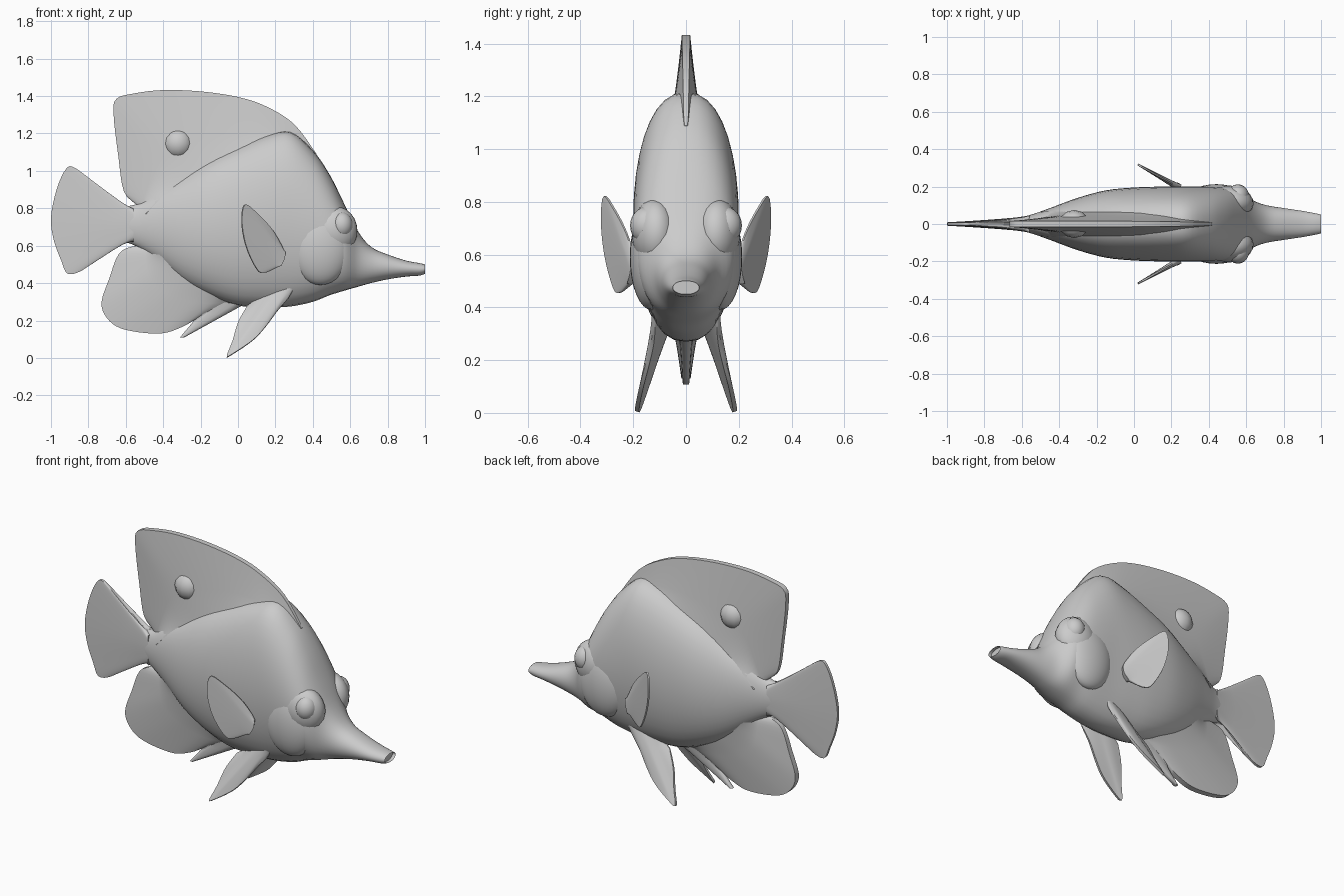
import bpy, bmesh, math
from mathutils import Vector

if "Cube" in bpy.data.objects:
    bpy.data.objects.remove(bpy.data.objects["Cube"])

skin = bpy.data.materials.new("grey_skin")
skin.diffuse_color = (0.6, 0.6, 0.6, 1)
skin.use_nodes = True
skin.node_tree.nodes["Principled BSDF"].inputs["Base Color"].default_value = skin.diffuse_color


def spline(pts, n):
    """n samples of a smooth curve through pts."""
    pts = [Vector(p) for p in pts]
    out = []
    for k in range(n):
        f = k / (n - 1) * (len(pts) - 1)
        i = min(int(f), len(pts) - 2)
        t = f - i
        a, b, c, d = (pts[max(0, min(len(pts) - 1, i + o))] for o in (-1, 0, 1, 2))
        out.append(b + 0.5 * t * (c - a + t * (2 * a - 5 * b + 4 * c - d + t * (3 * (b - c) + d - a))))
    return out


def finish(name, bm, angle=50):
    bmesh.ops.recalc_face_normals(bm, faces=bm.faces)
    me = bpy.data.meshes.new(name)
    bm.to_mesh(me)
    bm.free()
    ob = bpy.data.objects.new(name, me)
    bpy.context.collection.objects.link(ob)
    me.materials.append(skin)
    bpy.ops.object.select_all(action='DESELECT')
    ob.select_set(True)
    bpy.context.view_layer.objects.active = ob
    bpy.ops.object.shade_smooth_by_angle(angle=math.radians(angle))
    return ob


def fin(name, root, tip, normal, t_root, t_tip, n=29, rows=7):
    """Tapered blade spanned between a root curve and an outer edge."""
    bm = bmesh.new()
    ra, ta = spline(root, n), spline(tip, n)
    nor = Vector(normal).normalized()
    sides = []
    for s in (1, -1):
        grid = []
        for j in range(rows):
            v = j / (rows - 1)
            row = []
            for i in range(n):
                ends = 0.35 + 0.65 * math.sin(math.pi * i / (n - 1)) ** 0.5
                ends = 1 if 0 < i < n - 1 and v == 0 else ends
                th = (t_root + (t_tip - t_root) * v ** 0.7) * ends
                row.append(bm.verts.new(ra[i].lerp(ta[i], v) + nor * th * s))
            grid.append(row)
        for j in range(rows - 1):
            for i in range(n - 1):
                bm.faces.new((grid[j][i], grid[j][i + 1], grid[j + 1][i + 1], grid[j + 1][i]))
        sides.append(grid)

    def rim(g):
        return g[0][:] + [r[-1] for r in g[1:]] + g[-1][-2::-1] + [r[0] for r in g[-2:0:-1]]
    a, b = rim(sides[0]), rim(sides[1])
    for i in range(len(a)):
        k = (i + 1) % len(a)
        bm.faces.new((a[i], a[k], b[k], b[i]))
    return finish(name, bm)


def flat(pts):
    return [(x, 0, z) for x, z in pts]


def ellipsoid(name, loc, size, seg=20, rings=12, tilt=0):
    bm = bmesh.new()
    bmesh.ops.create_uvsphere(bm, u_segments=seg, v_segments=rings, radius=1)
    ob = finish(name, bm)
    ob.location, ob.scale, ob.rotation_euler = loc, size, (0, 0, tilt)
    return ob


# Body: x, bottom, top, half width
stations = [(-.64, .63, .81, .03), (-.55, .60, .82, .05), (-.45, .53, .88, .085),
            (-.30, .41, .97, .14), (-.15, .33, 1.06, .18), (0, .28, 1.13, .195),
            (.15, .27, 1.19, .20), (.28, .275, 1.21, .20), (.40, .30, 1.11, .20),
            (.49, .335, .98, .195), (.57, .36, .82, .18), (.64, .38, .68, .125),
            (.71, .40, .595, .10), (.80, .42, .553, .085), (.90, .435, .52, .07),
            (.97, .44, .507, .057), (1.0, .45, .50, .05)]
bm = bmesh.new()
SEG = 36
loops = []
for x, lo, hi, w in spline([Vector(s) for s in stations], 65):
    ring = []
    for k in range(SEG):
        a = 2 * math.pi * k / SEG
        c, s = math.cos(a), math.sin(a)
        ring.append(bm.verts.new((x, w * math.copysign(abs(c) ** .85, c), (lo + hi) / 2 + (hi - lo) / 2 * s)))
    loops.append(ring)
for p, q in zip(loops, loops[1:]):
    for k in range(SEG):
        m = (k + 1) % SEG
        bm.faces.new((p[k], p[m], q[m], q[k]))
bm.faces.new(loops[0])
# Recessed mouth
mouth = bm.faces.new(loops[-1])
bmesh.ops.inset_individual(bm, faces=[mouth], thickness=.008, depth=0)
bmesh.ops.translate(bm, verts=mouth.verts, vec=(-.02, 0, 0))
finish("body", bm)

# Fins on the centre line
Y = (0, 1, 0)
fin("dorsal_fin", flat([(-.50, .76), (-.40, .86), (-.25, .94), (-.1, 1.03), (.1, 1.1), (.25, 1.1), (.38, 1.0)]),
    flat([(-.54, .82), (-.61, .89), (-.64, 1.08), (-.665, 1.3), (-.65, 1.385), (-.55, 1.415), (-.4, 1.432),
          (-.2, 1.425), (0, 1.395), (.15, 1.345), (.3, 1.25), (.42, 1.09)]), Y, .07, .016, n=45)
fin("tail_fin", flat([(-.56, .80), (-.56, .72), (-.56, .62)]),
    flat([(-.64, .825), (-.75, .92), (-.87, 1.015), (-.92, 1.01), (-.97, .90), (-1.0, .75), (-.985, .63),
          (-.945, .52), (-.91, .45), (-.83, .47), (-.73, .55), (-.64, .62)]), Y, .045, .009, n=45)
fin("anal_fin", flat([(-.45, .60), (-.38, .52), (-.25, .43), (-.1, .36), (.0, .32)]),
    flat([(-.52, .605), (-.63, .565), (-.69, .42), (-.73, .29), (-.69, .20), (-.6, .15), (-.42, .13),
          (-.3, .165), (-.2, .22), (-.06, .275)]), Y, .07, .018, n=41)
fin("long_anal_spine", flat([(-.15, .30), (.04, .29)]), flat([(-.31, .11), (-.29, .108)]), Y, .03, .012, n=7)
fin("short_anal_spine", flat([(-.22, .30), (-.10, .28)]), flat([(-.245, .15), (-.23, .15)]), Y, .03, .01, n=7)

# Round spot on the dorsal fin
ellipsoid("fin_spot", (-.32, 0, 1.145), (.082, .075, .082), 12, 8)

# Paired parts
for s, side in ((1, "left"), (-1, "right")):
    def pec(pts):
        return [(x, s * (.195 + (.24 - x) * .56), z) for x, z in pts]
    fin(side + "_pectoral_fin", pec([(.245, .57), (.24, .53), (.22, .49)]),
        pec([(.235, .60), (.18, .69), (.10, .775), (.035, .82), (.02, .72), (.045, .59), (.10, .475),
             (.14, .455), (.20, .48)]), (.56, s, 0), .02, .005)

    def pel(pts):
        return [(x, s * (y), z) for x, y, z in pts]
    fin(side + "_pelvic_fin", pel([(.12, .07, .33), (.22, .09, .37), (.31, .115, .39)]),
        pel([(.05, .08, .28), (.0, .115, .19), (-.03, .15, .09), (-.06, .18, .01), (-.03, .185, .02),
             (.08, .17, .095), (.15, .15, .17), (.21, .13, .25), (.27, .12, .32)]), (.1, s, .35), .028, .008)

    # Eye, brow swelling and gill cover
    ellipsoid(side + "_eye", (.555, s * .15, .71), (.06, .062, .07))
    ellipsoid(side + "_eye_socket", (.52, s * .12, .68), (.12, .085, .13), tilt=-s * .15)
    ellipsoid(side + "_gill_cover", (.44, s * .13, .59), (.16, .083, .20), 28, 16)
